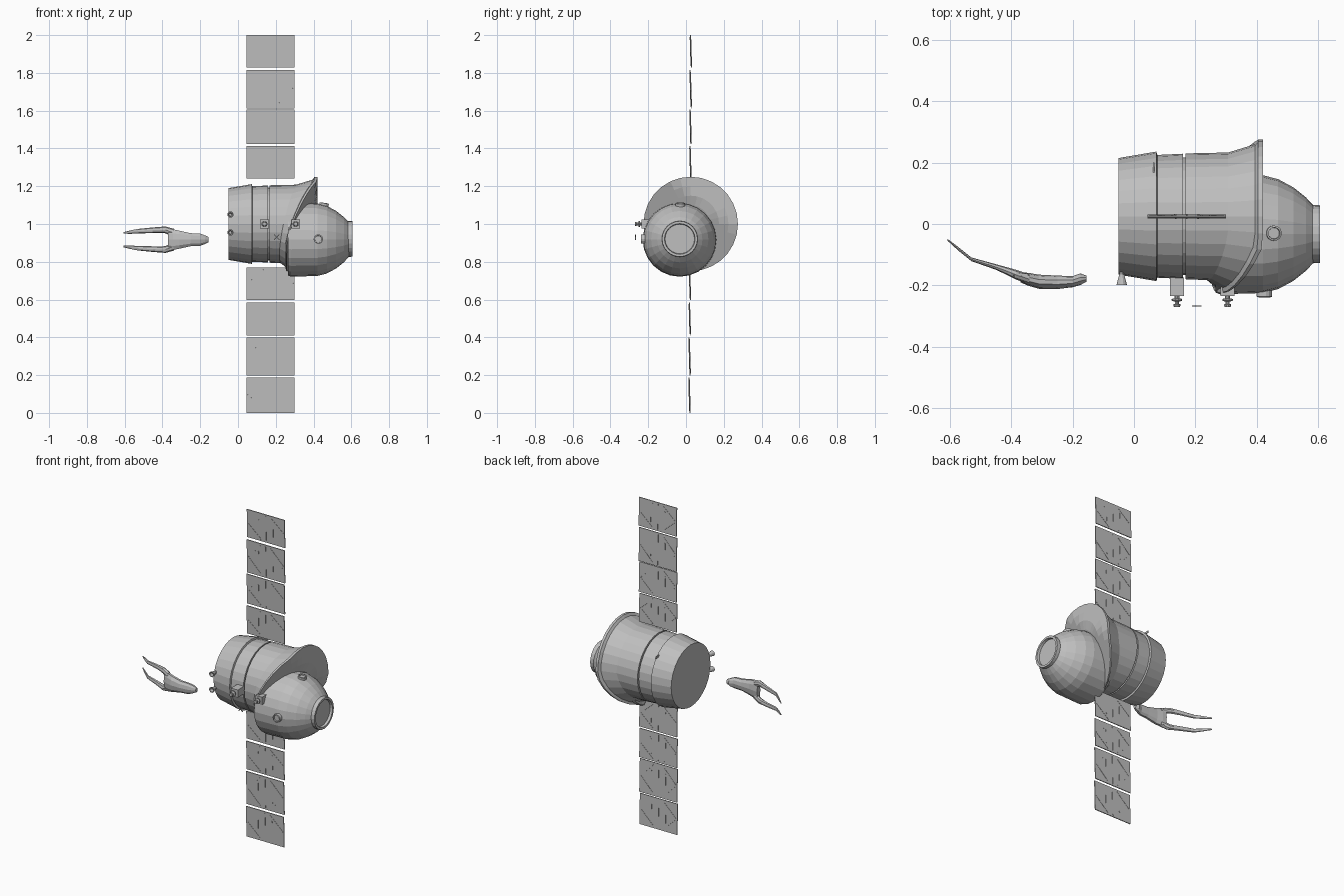
import bpy, bmesh, math
from mathutils import Vector, Matrix

cube = bpy.data.objects.get("Cube")
if cube:
    bpy.data.objects.remove(cube)

grey = bpy.data.materials.new("hull grey")
grey.use_nodes = True
GREY = (0.52, 0.52, 0.52, 1)
grey.diffuse_color = GREY
grey.node_tree.nodes["Principled BSDF"].inputs["Base Color"].default_value = GREY


def finish(name, bm):
    bmesh.ops.recalc_face_normals(bm, faces=bm.faces)
    mesh = bpy.data.meshes.new(name)
    bm.to_mesh(mesh)
    bm.free()
    mesh.materials.append(grey)
    obj = bpy.data.objects.new(name, mesh)
    bpy.context.collection.objects.link(obj)
    return obj


def loft(name, rings):
    """Skin a list of equal-sized point rings and cap both ends."""
    bm = bmesh.new()
    rows = [[bm.verts.new(p) for p in ring] for ring in rings]
    n = len(rows[0])
    for a, b in zip(rows, rows[1:]):
        for i in range(n):
            j = (i + 1) % n
            bm.faces.new((a[i], a[j], b[j], b[i]))
    bm.faces.new(rows[0])
    bm.faces.new(rows[-1])
    return finish(name, bm)


def oval(x, y, z, ry, rz, n):
    return [(x, y + ry * math.cos(math.tau * i / n), z + rz * math.sin(math.tau * i / n))
            for i in range(n)]


def lathe(name, origin, axis, profile, n=12):
    """Turn (distance, radius) pairs around an axis through the origin."""
    turn = Vector((1, 0, 0)).rotation_difference(Vector(axis)).to_matrix()
    rings = [[turn @ Vector(p) + Vector(origin) for p in oval(d, 0, 0, r, r, n)]
             for d, r in profile]
    return loft(name, rings)


def add_box(bm, centre, size, angle=0):
    """Box turned about y by an angle."""
    m = (Matrix.Translation(centre) @ Matrix.Rotation(angle, 4, 'Y')
         @ Matrix.Diagonal((*size, 1)))
    bmesh.ops.create_cube(bm, size=1, matrix=m)


def box(name, centre, size):
    bm = bmesh.new()
    add_box(bm, centre, size)
    return finish(name, bm)


SIDES = 28
CY, CZ = 0.025, 1.0

# Stepped service hull
lathe("rear_hull", (0, CY, CZ), (1, 0, 0),
      [(-0.05, 0.19), (0.073, 0.211), (0.076, 0.2), (0.16, 0.204),
       (0.16, 0.192), (0.175, 0.192)], SIDES)


# Flared collar with an obliquely swept front rim
def rim_x(y, z):
    t = ((y - CY) * 0.6 + (z - CZ) * 0.8) / 0.25
    return min(0.42, max(0.26, 0.36 + 0.12 * t))


def collar_ring(radius, part):
    """part 0 = straight base, 1 = full rim sweep"""
    ring = []
    for _, y, z in oval(0, CY, CZ, radius, radius, SIDES):
        ring.append((0.168 + (rim_x(y, z) - 0.168) * part, y, z))
    return ring


collar = [collar_ring(0.205, 0), collar_ring(0.208, 0.55),
          collar_ring(0.235, 0.9), collar_ring(0.25, 0.94)]
collar += [collar_ring(r, 1) for r in (0.25, 0.2, 0.15, 0.1, 0.05, 0.01)]
loft("collar", collar)

# Offset crew dome with an open docking ring
DY, DZ = -0.033, 0.917
lathe("crew_dome", (0, DY, DZ), (1, 0, 0),
      [(0.265, 0.19), (0.28, 0.196), (0.42, 0.192), (0.47, 0.179),
       (0.52, 0.152), (0.56, 0.12), (0.588, 0.09)], 24)
lathe("docking_ring", (0, DY, DZ + 0.004), (1, 0, 0),
      [(0.57, 0.09), (0.585, 0.095), (0.606, 0.094), (0.606, 0.081),
       (0.592, 0.078)], 24)

# Portholes on the dome
PORT = [(-0.02, 0.025), (0.012, 0.025), (0.014, 0.019), (0.006, 0.018)]
lathe("front_porthole", (0.425, -0.225, 0.92), (0, -1, 0), PORT, 14)
lathe("top_porthole", (0.455, -0.03, 1.098), (0.15, 0, 1), PORT, 14)

# Tail thrusters
for k, z in enumerate((1.05, 0.955)):
    lathe(f"tail_thruster_{k}", (-0.04, -0.15, z), (0, -1, 0),
          [(0, 0.008), (0.015, 0.008), (0.048, 0.017), (0.048, 0.012), (0.03, 0.007)], 10)

# Side sensors: square block, stem and stepped nozzle
for k, x in enumerate((0.14, 0.305)):
    box(f"sensor_block_{k}", (x, -0.205, CZ), (0.046, 0.06, 0.046))
    lathe(f"sensor_nozzle_{k}", (x, -0.23, CZ), (0, -1, 0),
          [(0, 0.008), (0.012, 0.008), (0.014, 0.017), (0.02, 0.017), (0.023, 0.007),
           (0.03, 0.007), (0.032, 0.012), (0.04, 0.01)], 10)

# Small floating docking target
bm = bmesh.new()
for angle in (math.pi / 4, -math.pi / 4):
    add_box(bm, (0.205, -0.267, 0.93), (0.04, 0.004, 0.004), angle)
finish("docking_target", bm)

# Hull hatch strip on top of the rear section
box("hull_strip", (0.065, 0.18, 1.146), (0.005, 0.04, 0.012))

# Solar panels with raised bracing on both faces
PX, PW = 0.172, 0.255
SPANS = [(0, 0.187), (0.198, 0.4), (0.41, 0.585), (0.598, 0.77),
         (1.24, 1.412), (1.423, 1.605), (1.612, 1.815), (1.828, 2)]
for k, (low, high) in enumerate(SPANS):
    bm = bmesh.new()
    mid, h = (low + high) / 2, high - low
    y = 0.018 + 0.004 * mid
    add_box(bm, (PX, y, mid), (PW, 0.005, h))
    dx, dz = 0.085, h * 0.43
    length, slope = math.hypot(dx, dz), math.atan2(dz, dx)
    for side in (-1, 1):
        for up in (-1, 1):
            add_box(bm, (PX + side * 0.077, y, mid + up * dz / 2),
                    (length, 0.008, 0.005), side * up * slope)
        add_box(bm, (PX + side * 0.048, y, mid), (0.005, 0.008, h * 0.5))
    add_box(bm, (PX, y, mid), (0.005, 0.008, h * 0.9))
    panel = finish(f"solar_panel_{k}", bm)
    # slight fold between neighbouring panels
    pivot = Matrix.Translation((PX, y, mid))
    tilt = Matrix.Rotation(0.03, 4, 'X')
    panel.data.transform(pivot @ tilt @ pivot.inverted())

# Floating horned head: tapered snout and skull
HZ = 0.917
HEAD = [(-0.155, -0.178, 0.010, 0.014), (-0.175, -0.18, 0.019, 0.024),
        (-0.20, -0.188, 0.018, 0.034), (-0.25, -0.19, 0.022, 0.036),
        (-0.31, -0.188, 0.023, 0.05), (-0.345, -0.18, 0.021, 0.058),
        (-0.37, -0.174, 0.016, 0.05)]
loft("horned_head", [oval(x, y, HZ, ry, rz, 10) for x, y, ry, rz in HEAD])

# Horns curving backwards
HORN = [(-0.34, -0.18, 0.036, 0.016, 0.022), (-0.385, -0.165, 0.052, 0.016, 0.018),
        (-0.41, -0.155, 0.052, 0.013, 0.016), (-0.45, -0.14, 0.05, 0.009, 0.015),
        (-0.53, -0.115, 0.045, 0.006, 0.012), (-0.57, -0.083, 0.04, 0.006, 0.009),
        (-0.607, -0.052, 0.036, 0.003, 0.004)]
for name, side in (("upper_horn", 1), ("lower_horn", -1)):
    loft(name, [oval(x, y, HZ + side * dz, ry, rz, 8) for x, y, dz, ry, rz in HORN])
    # pointed ear beside the horn
    lathe(name.replace("horn", "ear"), (-0.35, -0.172, HZ + side * 0.045),
          (-0.8, 0.1, side * 0.4), [(0, 0.012), (0.03, 0.01), (0.05, 0.002)], 6)
